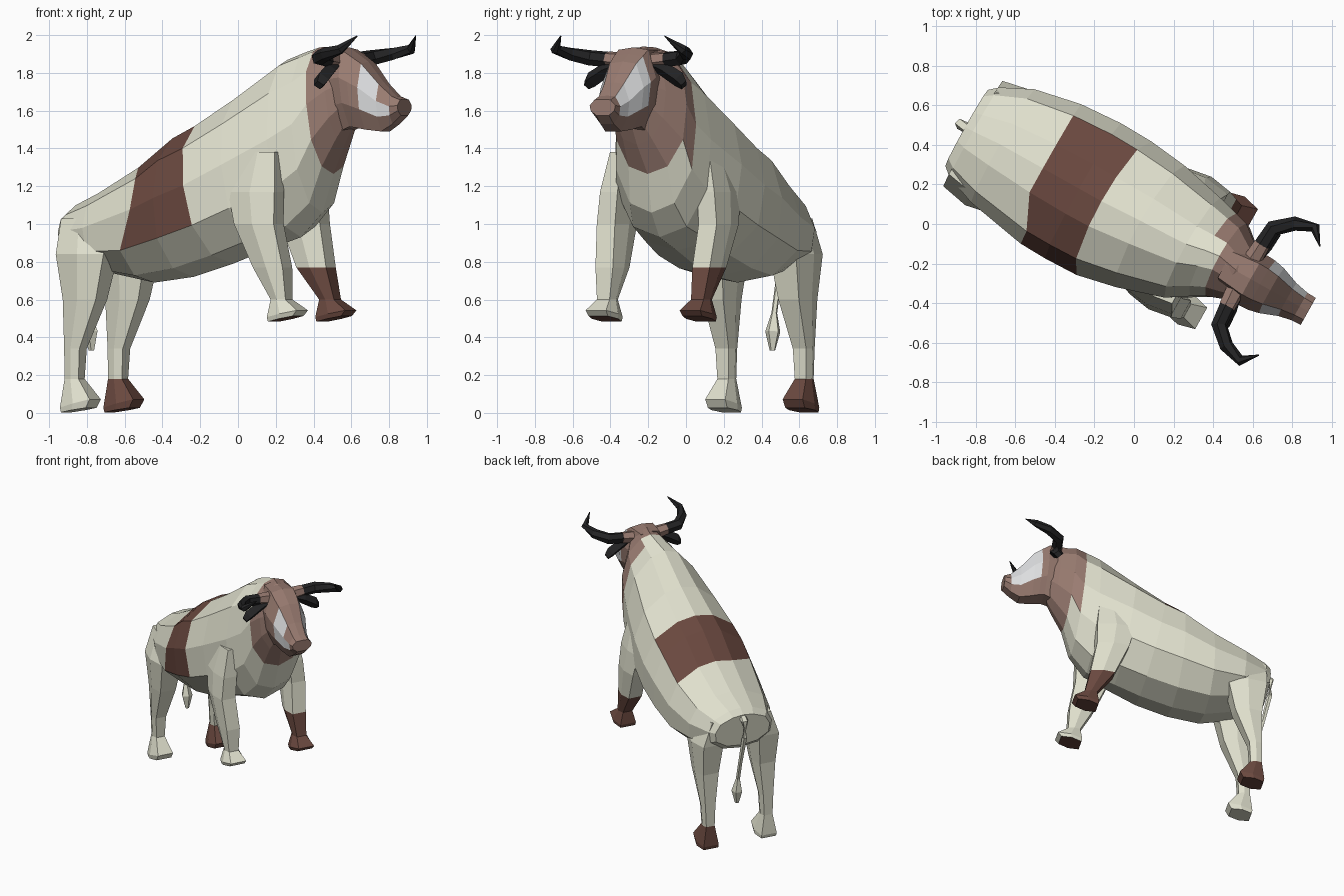
import bpy, bmesh, math
from mathutils import Vector, Matrix

if "Cube" in bpy.data.objects:
    bpy.data.objects.remove(bpy.data.objects["Cube"])

# Animal is laid out along local x (nose forward), then turned
TURN = Matrix.Rotation(math.radians(-29.3), 3, 'Z')


def material(name, r, g, b):
    m = bpy.data.materials.new(name)
    m.diffuse_color = (r, g, b, 1)
    m.use_nodes = True
    m.node_tree.nodes["Principled BSDF"].inputs["Base Color"].default_value = m.diffuse_color
    return m


CREAM = material("cream_hide", .74, .74, .61)
BROWN = material("dark_brown", .145, .066, .05)
MAUVE = material("dusty_brown", .32, .20, .165)
WHITE = material("white_blaze", .72, .73, .74)
BLACK = material("horn_black", .017, .017, .018)


def loft(name, rings, mats, rule=lambda seg, side, c: 0):
    """Skin closed rings of points; rule picks the material from segment, side and centre."""
    bm = bmesh.new()
    rows = [[bm.verts.new(p) for p in ring] for ring in rings]
    n = len(rows[0])
    faces = []
    for i in range(len(rows) - 1):
        for j in range(n):
            k = (j + 1) % n
            faces.append((bm.faces.new((rows[i][j], rows[i][k], rows[i + 1][k], rows[i + 1][j])), i, j))
    faces.append((bm.faces.new(rows[0][::-1]), -1, -1))
    faces.append((bm.faces.new(rows[-1]), len(rows) - 1, -1))
    for f, i, j in faces:
        f.material_index = rule(i, j, f.calc_center_median())
    bmesh.ops.recalc_face_normals(bm, faces=bm.faces)
    for v in bm.verts:
        v.co = TURN @ v.co
    me = bpy.data.meshes.new(name)
    bm.to_mesh(me)
    bm.free()
    for m in mats:
        me.materials.append(m)
    ob = bpy.data.objects.new(name, me)
    bpy.context.collection.objects.link(ob)
    return ob


def section(top, bottom, half, mid, outline):
    """Leaning cross-section between a top and a bottom (x, z) point."""
    full = outline + [(-a, h) for a, h in reversed(outline) if a > 0]
    return [(bottom[0] + (top[0] - bottom[0]) * h, mid + half * a,
             bottom[1] + (top[1] - bottom[1]) * h) for a, h in full]


def post(x, y, z, rx, ry, tilt=0.0):
    """Boxy six-sided ring for the limbs; tilt raises the toe."""
    pts = []
    for i in range(6):
        a = math.tau * (i + .5) / 6
        cx = math.cos(a) / math.cos(math.pi / 6)
        sy = math.copysign(abs(math.sin(a)) ** .45, math.sin(a))
        pts.append((x + rx * cx, y + ry * sy, z + tilt * cx))
    return pts


def tube(path, n=6):
    """Rings square to a path of (x, y, z, radius)."""
    pts = [Vector(p[:3]) for p in path]
    out = []
    for i, p in enumerate(pts):
        d = (pts[min(i + 1, len(pts) - 1)] - pts[max(i - 1, 0)]).normalized()
        side = d.cross(Vector((.25, .1, 1))).normalized()
        up = side.cross(d)
        out.append([p + path[i][3] * (side * math.cos(math.tau * k / n) + up * math.sin(math.tau * k / n))
                    for k in range(n)])
    return out


# Body and neck: (top x, top z, bottom x, bottom z, half width, middle)
BODY = [(-.985, 1.07, -.965, .82, .225, .01), (-.94, 1.11, -.92, .78, .265, .01),
        (-.79, 1.18, -.75, .735, .335, .02), (-.54, 1.32, -.52, .69, .385, .02),
        (-.33, 1.48, -.28, .72, .40, .02), (-.20, 1.545, -.04, .79, .395, .02),
        (.02, 1.685, .15, .86, .36, .03), (.28, 1.87, .36, .93, .295, .04),
        (.38, 1.91, .48, 1.06, .245, .06), (.455, 1.935, .54, 1.265, .215, .07),
        (.56, 1.94, .62, 1.42, .16, .05), (.62, 1.92, .66, 1.50, .12, .046)]
BARREL = [(0, 1), (.36, .965), (.80, .81), (.98, .55), (.94, .27), (.55, .06), (0, 0)]


def hide(seg, side, c):
    if seg >= 9 or (seg == 8 and c.y > .15 and c.z > 1.42):
        return 2
    if seg in (3, 4) and side in (0, 1, 8, 9, 10, 11):   # saddle band, short on the left
        return 1
    return 0


trunk = [section((a, b), (c, d), w, m, BARREL) for a, b, c, d, w, m in BODY]
for j in (9, 10):   # notch in the band's rear edge on the right flank
    x, y, z = trunk[3][j]
    trunk[3][j] = (x + .08, y - .01, z + .04)
loft("body", trunk, [CREAM, BROWN, MAUVE], hide)

# Head with white cheeks
HEAD = [(.50, 1.935, .60, 1.48, .12), (.65, 1.935, .69, 1.515, .145), (.705, 1.90, .73, 1.51, .142),
        (.765, 1.86, .78, 1.50, .13), (.86, 1.75, .87, 1.49, .095),
        (.935, 1.68, .935, 1.53, .08), (.985, 1.66, .985, 1.575, .078)]
SKULL = [(0, 1), (.62, .97), (1, .62), (.92, .3), (.5, 0)]
BLAZE = {(2, 1), (2, 2), (3, 1), (3, 2), (4, 1), (4, 2), (3, 7), (3, 6), (4, 6)}   # (segment, side)
HEAD_MID = .046
loft("head", [section((a, b), (c, d), w, HEAD_MID, SKULL) for a, b, c, d, w in HEAD],
     [MAUVE, WHITE], lambda seg, side, c: int((seg, side) in BLAZE))

# Horns, horn roots and ears on both sides
for sgn, tag in ((1, "left"), (-1, "right")):
    def side_path(path):
        return [(x, HEAD_MID + sgn * y, z, r) for x, y, z, r in path]
    loft(tag + "_horn_root", tube(side_path([(.61, .07, 1.86, .05), (.615, .18, 1.872, .043)])), [MAUVE])
    loft(tag + "_horn", tube(side_path([(.615, .165, 1.87, .042), (.625, .28, 1.88, .042),
                                        (.71, .355, 1.90, .036), (.81, .385, 1.925, .027),
                                        (.875, .315, 1.995, .003)])), [BLACK])
    ear = []
    for y, z, w, th in ((.11, 1.84, .025, .02), (.18, 1.815, .04, .034),
                        (.265, 1.765, .045, .036), (.295, 1.735, .03, .022)):
        y = HEAD_MID + sgn * y
        ear.append([(.63 - w, y, z), (.63, y + sgn * th * .6, z + th), (.63 + w, y, z),
                    (.63, y - sgn * th * .6, z - th)])
    loft(tag + "_ear", ear, [BLACK])

# Legs: (x, offset from the middle, z, half length, half width, toe lift)
HIND = [(-.82, .18, 1.03, .12, .08, 0), (-.79, .225, .84, .145, .11, 0), (-.80, .23, .6, .10, .085, 0),
        (-.855, .235, .34, .046, .055, 0), (-.86, .235, .18, .042, .046, 0),
        (-.825, .235, .05, .09, .083, .022), (-.835, .235, .015, .075, .08, .012)]
FORE = [(.27, .25, 1.38, .095, .05, 0), (.25, .28, 1.17, .14, .072, 0), (.275, .295, 1.0, .12, .075, 0),
        (.35, .28, .77, .09, .072, 0), (.405, .28, .6, .045, .052, 0),
        (.44, .28, .525, .09, .085, .018), (.43, .28, .498, .075, .08, .015)]


def leg(name, rows, mid, sgn, lean, dark_from, sole):
    rings = []
    for x, y, z, rx, ry, lift in rows:
        x += lean if z > .7 else lean * .4
        rings.append(post(x, mid + sgn * y, z, rx, ry, lift))
    last = len(rows) - 1
    loft(name, rings, [CREAM, BROWN],
         lambda seg, side, c: int(seg >= dark_from or (sole and seg == last)))


leg("left_hind_leg", HIND, 0, 1, 0, 4, True)
leg("right_hind_leg", HIND, 0, -1, 0, 9, False)
leg("left_front_leg", FORE, .03, 1, -.05, 3, True)
leg("right_front_leg", FORE, .03, -1, 0, 9, True)

# Tail with tuft
loft("tail", tube([(-.95, .01, 1.05, .03), (-1.015, .01, 1.03, .028), (-1.01, .01, .9, .02),
                   (-.96, .02, .68, .016), (-.92, .02, .53, .016), (-.905, .02, .43, .042),
                   (-.90, .02, .33, .015)], 5), [CREAM])
